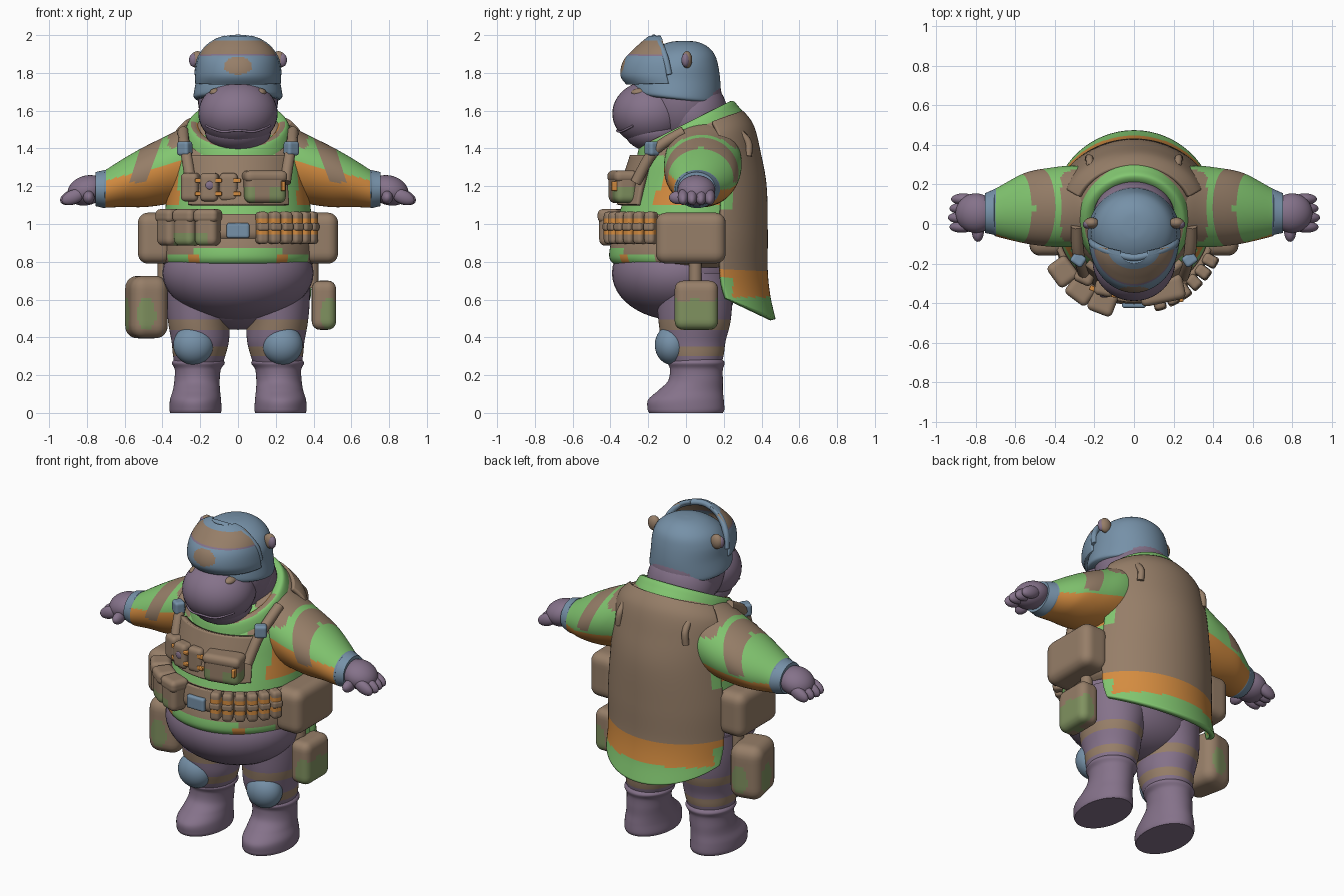
import bpy, bmesh, math
from mathutils import Vector, Matrix

if "Cube" in bpy.data.objects:
    bpy.data.objects.remove(bpy.data.objects["Cube"])


def material(name, rgb):
    lin = [((c / 255 + 0.055) / 1.055) ** 2.4 for c in rgb] + [1]
    m = bpy.data.materials.new(name)
    m.use_nodes = True
    m.diffuse_color = lin
    m.node_tree.nodes["Principled BSDF"].inputs["Base Color"].default_value = lin
    return m


MATS = {"skin": material("purple_skin", (133, 114, 138)),
        "brown": material("brown_canvas", (150, 126, 104)),
        "green": material("green_cloth", (130, 198, 112)),
        "olive": material("olive_patch", (128, 146, 96)),
        "orange": material("orange_cloth", (212, 140, 64)),
        "blue": material("blue_armour", (118, 145, 168))}


def finish(name, bm, paint):
    """Turn a bmesh into an object; paint is a colour or a rule on face centres."""
    bmesh.ops.recalc_face_normals(bm, faces=bm.faces)
    me = bpy.data.meshes.new(name)
    keys = []
    for f in bm.faces:
        k = paint(f.calc_center_median()) if callable(paint) else paint
        if k not in keys:
            keys.append(k)
            me.materials.append(MATS[k])
        f.material_index = keys.index(k)
    bm.to_mesh(me)
    bm.free()
    ob = bpy.data.objects.new(name, me)
    bpy.context.collection.objects.link(ob)
    bpy.context.view_layer.objects.active = ob
    for o in bpy.context.selected_objects:
        o.select_set(False)
    ob.select_set(True)
    bpy.ops.object.shade_smooth_by_angle(angle=math.radians(50))
    return ob


def spline(rows, steps=8):
    """Smooth in-between rows through the given rows."""
    out, rows = [], [Vector(r) for r in rows]
    for i in range(len(rows) - 1):
        a, b = rows[i], rows[i + 1]
        ta = (b - rows[max(i - 1, 0)]) / 2
        tb = (rows[min(i + 2, len(rows) - 1)] - a) / 2
        for j in range(steps):
            t = j / steps
            h = t * t * (3 - 2 * t)
            out.append(a * (1 - h) + b * h + ta * (t * (1 - t) ** 2) + tb * (t * t * (t - 1)))
    return out + [rows[-1]]


def loft(name, rows, paint, axis="z", arc=None, side=1, n=72, thick=0):
    """Rows are (station, centre a, centre b, radius a, radius b, tilt)."""
    bm = bmesh.new()
    rings = []
    a0, a1 = arc or (0, 360)
    count = n + 1 if arc else n
    for t, ca, cb, ra, rb, tilt in spline([tuple(r) + (0,) * (6 - len(r)) for r in rows]):
        ring = []
        for k in range(count):
            ang = math.radians(a0 + (a1 - a0) * k / n)
            a, b = ca + ra * math.cos(ang), cb + rb * math.sin(ang)
            p = (side * a, b, t + tilt * b) if axis == "z" else (side * (t + tilt * (b - cb)), a, b)
            ring.append(bm.verts.new(p))
        rings.append(ring)
    for lo, hi in zip(rings, rings[1:]):
        for k in range(n):
            j = (k + 1) % count
            bm.faces.new((lo[k], lo[j], hi[j], hi[k]))
    if not arc:
        bm.faces.new(rings[0])
        bm.faces.new(rings[-1])
    ob = finish(name, bm, paint)
    if thick:
        mod = ob.modifiers.new("thickness", "SOLIDIFY")
        mod.thickness, mod.offset = thick, 0


def ball(name, loc, size, paint, rot=0):
    bm = bmesh.new()
    bmesh.ops.create_uvsphere(bm, u_segments=40, v_segments=24, radius=1)
    bm.transform(Matrix.Translation(loc) @ Matrix.Rotation(rot, 4, "Y") @ Matrix.Diagonal((*size, 1)))
    finish(name, bm, paint)


def box(name, loc, size, paint, turn=0, soft=0.03):
    """Box of fine faces with edges rounded by the soft radius."""
    bm = bmesh.new()
    bmesh.ops.create_cube(bm, size=1)
    bmesh.ops.subdivide_edges(bm, edges=bm.edges[:], cuts=13, use_grid_fill=True)
    for v in bm.verts:
        q = Vector(c * s for c, s in zip(v.co, size))
        core = Vector(max(soft - s / 2, min(s / 2 - soft, c)) for c, s in zip(q, size))
        v.co = core + (q - core).normalized() * soft
    bm.transform(Matrix.Translation(loc) @ Matrix.Rotation(math.radians(turn), 4, "Z"))
    finish(name, bm, paint)


def pouch(name, loc, size, turn, paint):
    """Soft bag with a closed lid."""
    x, y, z = loc
    w, d, h = size
    box(name, loc, size, paint, turn, min(size) * 0.3)
    box(name + "_lid", (x, y, z + h * 0.33), (w + 0.01, d + 0.01, h * 0.38), "brown", turn, min(size) * 0.25)


def cord(name, pts, radius, paint):
    cu = bpy.data.curves.new(name, "CURVE")
    cu.dimensions, cu.bevel_depth, cu.bevel_resolution = "3D", radius, 3
    cu.use_fill_caps = True
    sp = cu.splines.new("POLY")
    fine = spline(pts)
    sp.points.add(len(fine) - 1)
    for p, q in zip(sp.points, fine):
        p.co = (*q, 1)
    cu.materials.append(MATS[paint])
    bpy.context.collection.objects.link(bpy.data.objects.new(name, cu))


# Torso, jacket and vest
def torso_paint(c):
    if c.y < -0.17 and c.z < (0.88 if abs(c.x) < 0.24 else 0.84):
        return "orange" if 0.19 < abs(c.x) < 0.25 and c.z < 0.84 else "green"
    if c.z < 1.05 or (c.y > 0.26 and c.z < 1.36):
        return "brown"
    if c.z > 1.36 and (abs(c.x) > 0.2 or c.y > 0.14):
        return "brown"
    return "orange" if abs(c.x) > 0.315 and 1.1 < c.z < 1.3 else "green"


def coat_paint(c):
    if c.z < 0.61 or (c.y < 0.24 and (c.z < 0.72 or 1.08 < c.z < 1.42)):
        return "green"
    return "orange" if c.z < 0.755 else "brown"


def collar_paint(c):
    r = math.hypot(c.x, c.y)
    if c.y > 0.02 or abs(c.x) < 0.1 or r > 0.25:
        return "green"
    return "orange" if r < 0.222 else "brown"


loft("jacket", [(0.77, 0, 0.03, 0.37, 0.37), (0.8, 0, 0.015, 0.405, 0.41), (0.86, 0, 0.01, 0.41, 0.415),
                (1.0, 0, 0.025, 0.395, 0.395), (1.2, 0, 0.052, 0.37, 0.36), (1.34, 0, 0.058, 0.355, 0.32, 0.05),
                (1.43, 0, 0.06, 0.33, 0.29, 0.25), (1.5, 0, 0.04, 0.25, 0.23, 0.45)], torso_paint)
loft("collar", [(1.42, 0, 0.025, 0.285, 0.29, 0.5), (1.48, 0, 0.01, 0.28, 0.27, 0.5), (1.53, 0, 0, 0.255, 0.245, 0.5),
                (1.52, 0, 0, 0.21, 0.205, 0.5), (1.45, 0, 0, 0.18, 0.18, 0.5)], collar_paint)
loft("vest_back", [(0.7, 0, 0.06, 0.4, 0.4, -0.45), (0.72, 0, 0.045, 0.405, 0.388, -0.25),
                   (0.77, 0, 0.04, 0.41, 0.378, -0.05), (0.95, 0, 0.04, 0.41, 0.378),
                   (1.2, 0, 0.05, 0.385, 0.362), (1.35, 0, 0.055, 0.375, 0.325, 0.08),
                   (1.43, 0, 0.06, 0.35, 0.285, 0.25), (1.48, 0, 0.05, 0.295, 0.24, 0.38)],
     coat_paint, arc=(22, 158), thick=0.03)
ball("belly", (0, -0.045, 0.74), (0.4, 0.347, 0.25), "skin")
ball("hips", (0, 0.04, 0.64), (0.35, 0.22, 0.2), "skin")


# Sleeves, hands, legs and boots on both sides
def sleeve_paint(c):
    x = abs(c.x)
    if x > 0.7:
        return "blue"
    if x < 0.37 and c.z > 1.4:
        return "brown"
    if abs(x - 0.515 + 0.35 * (c.z - 1.25)) < 0.045 and c.z > 1.22:
        return "brown"
    return "orange" if c.z < 1.32 - 0.25 * (x - 0.35) - 0.3 * max(0, c.y) else "green"


def leg_paint(c):
    return "brown" if 0.3 < c.z < 0.355 or 0.435 < c.z < 0.495 else "skin"


for s, tag in ((1, "left"), (-1, "right")):
    loft(tag + "_sleeve", [(0.16, 0.09, 1.35, 0.19, 0.21), (0.3, 0.09, 1.32, 0.205, 0.21, -0.2),
                           (0.42, 0.085, 1.285, 0.2, 0.195, -0.35), (0.55, 0.08, 1.25, 0.178, 0.16, -0.35),
                           (0.69, 0.06, 1.19, 0.125, 0.103), (0.71, 0.06, 1.185, 0.115, 0.1),
                           (0.755, 0.055, 1.185, 0.1, 0.09)], sleeve_paint, "x", side=s)
    ball(tag + "_palm", (s * 0.8, 0.055, 1.178), (0.105, 0.1, 0.078), "skin", s * 0.3)
    for i in range(4):
        ball(tag + "_finger", (s * (0.88 - 0.008 * abs(i - 1)), -0.015 + 0.047 * i, 1.143),
             (0.065, 0.029, 0.037), "skin", s * 0.4)
    ball(tag + "_thumb", (s * 0.79, -0.04, 1.14), (0.03, 0.05, 0.035), "skin")

    loft(tag + "_leg", [(0.25, 0.21, 0.05, 0.125, 0.135), (0.31, 0.205, 0.045, 0.14, 0.155),
                        (0.38, 0.2, 0.04, 0.152, 0.17), (0.48, 0.205, 0.045, 0.165, 0.19),
                        (0.6, 0.195, 0.045, 0.185, 0.2), (0.74, 0.19, 0.04, 0.19, 0.2)], leg_paint, side=s)
    ball(tag + "_knee_pad", (s * 0.235, -0.075, 0.36), (0.108, 0.09, 0.105), "blue")
    loft(tag + "_boot", [(0, 0.225, 0, 0.134, 0.195), (0.02, 0.225, 0, 0.138, 0.203), (0.07, 0.225, 0, 0.135, 0.2),
                         (0.12, 0.22, 0.025, 0.125, 0.17), (0.17, 0.217, 0.05, 0.12, 0.145),
                         (0.23, 0.213, 0.055, 0.122, 0.14), (0.265, 0.21, 0.055, 0.14, 0.15),
                         (0.29, 0.21, 0.055, 0.12, 0.13)], "skin", side=s)

    # Shoulder straps, buckles and hip bags
    cord(tag + "_strap", [(s * 0.29, -0.01, 1.49), (s * 0.285, -0.13, 1.42), (s * 0.27, -0.195, 1.35),
                          (s * 0.25, -0.265, 1.22)], 0.03, "brown")
    box(tag + "_strap_buckle", (s * 0.282, -0.18, 1.4), (0.07, 0.06, 0.075), "blue", s * 35, 0.015)
    cord(tag + "_back_loop", [(s * 0.22, 0.29, 1.48), (s * 0.225, 0.33, 1.43), (s * 0.23, 0.33, 1.36)], 0.02, "brown")
    box(tag + "_hip_bag", (s * 0.44, 0.025, 0.925), (0.18, 0.37, 0.27), "brown", 0, 0.055)
    # Ears poking through the helmet
    ball(tag + "_ear", (s * 0.215, 0.005, 1.87), (0.038, 0.028, 0.045), "brown")
    ball(tag + "_inner_ear", (s * 0.235, -0.002, 1.868), (0.024, 0.022, 0.036), "skin")
    ball(tag + "_eye", (s * 0.118, -0.245, 1.695), (0.032, 0.045, 0.024), "brown")

# Belt with pouches
loft("belt", [(0.93, 0, 0.02, 0.4, 0.405), (0.96, 0, 0.02, 0.41, 0.415), (1.05, 0, 0.025, 0.405, 0.405)],
     "brown", arc=(185, 355), thick=0.03)
box("belt_buckle", (0, -0.405, 0.965), (0.12, 0.04, 0.08), "blue", 0, 0.012)


def around(deg, r):
    a = math.radians(deg)
    return r * math.sin(a), 0.02 - r * math.cos(a)


for deg in (-21, -37, -54):
    pouch("belt_pouch", (*around(deg, 0.445), 0.98), (0.125, 0.11, 0.19), deg,
          lambda c: "olive" if c.z < 0.955 and -0.34 < c.x < -0.16 else "brown")
for i in range(6):
    deg = 17 + 9 * i
    box("ammo_pouch", (*around(deg, 0.435), 0.98), (0.06, 0.075, 0.17),
        lambda c: "orange" if 0.015 < abs(c.z - 0.985) < 0.04 else "brown", deg, 0.02)
    box("ammo_strap", (*around(deg, 0.437), 0.985), (0.062, 0.08, 0.045), "brown", deg, 0.015)

# Chest rig
loft("chest_plate", [(1.1, 0, 0.035, 0.38, 0.385), (1.2, 0, 0.05, 0.37, 0.38), (1.36, 0, 0.055, 0.35, 0.335)],
     "brown", arc=(228, 313), thick=0.035)
pouch("chest_pouch", (0.14, -0.335, 1.195), (0.22, 0.12, 0.17), 12,
      lambda c: "olive" if c.z < 1.2 and not 0.09 < c.x < 0.17 else "brown")
for i in range(3):
    x = -0.25 + 0.1 * i
    box("chest_pocket", (x, -0.325 + 0.06 * (i == 0), 1.195), (0.098, 0.08, 0.15), "brown", -24 + 12 * i, 0.025)
    for z in (1.16, 1.23):
        box("pocket_tab", (x + 0.045, -0.358 + 0.03 * (i == 0), z), (0.04, 0.025, 0.022), "orange", -24 + 12 * i, 0.005)
box("pouch_tab", (0.235, -0.365, 1.2), (0.022, 0.06, 0.05), "orange", 12, 0.005)
ball("chest_stud", (-0.15, -0.365, 1.205), (0.022, 0.008, 0.022), "skin")


# Thigh bags with faded patches
def patch_paint(c):
    x = abs(c.x)
    across = min(abs(c.y - 0.05) / 0.065, abs(x - 0.485) / 0.05)
    return "olive" if x > 0.42 and across ** 2 + ((c.z - 0.52) / 0.085) ** 2 < 1 else "brown"


box("right_thigh_bag", (-0.485, 0.04, 0.56), (0.2, 0.26, 0.33), patch_paint, 12, 0.065)
box("left_thigh_bag", (0.455, 0.055, 0.57), (0.13, 0.23, 0.26), patch_paint, 0, 0.045)
for s in (1, -1):
    cord("thigh_strap", [(s * 0.39, 0.05, 0.66), (s * 0.39, 0.05, 0.82)], 0.035, "brown")

# Head
ball("head", (0, -0.02, 1.66), (0.212, 0.21, 0.25), "skin")
ball("neck", (0, 0.04, 1.58), (0.205, 0.18, 0.2), "skin")
ball("muzzle", (0, -0.185, 1.585), (0.21, 0.205, 0.175), "skin")
ball("chin", (0, -0.16, 1.49), (0.175, 0.165, 0.11), "skin")
cord("mouth", [(-0.17, -0.28, 1.52), (-0.09, -0.342, 1.49), (0, -0.365, 1.495), (0.09, -0.342, 1.49),
               (0.17, -0.28, 1.52)], 0.006, "skin")

# Helmet with raised visor
loft("helmet", [(1.655, 0, -0.045, 0.222, 0.215, -0.1), (1.675, 0, -0.05, 0.235, 0.232, -0.1),
                (1.76, 0, -0.045, 0.222, 0.227, -0.06), (1.84, 0, -0.04, 0.213, 0.21), (1.9, 0, -0.025, 0.183, 0.175),
                (1.942, 0, -0.015, 0.13, 0.125), (1.964, 0, -0.01, 0.07, 0.07), (1.97, 0, -0.01, 0.01, 0.01)], "blue")


def visor_paint(c):
    if (c.x / 0.07) ** 2 + ((c.z - 1.835) / 0.042) ** 2 < 1:
        return "brown"
    return "blue" if c.z < 1.88 else "skin" if c.z < 1.892 else "brown" if c.z < 1.96 else "blue"


loft("visor", [(1.745, 0, -0.07, 0.215, 0.235), (1.79, 0, -0.08, 0.215, 0.255), (1.86, 0, -0.09, 0.204, 0.23),
               (1.92, 0, -0.1, 0.175, 0.165), (1.965, 0, -0.115, 0.122, 0.1), (1.985, 0, -0.13, 0.07, 0.06)],
     visor_paint, arc=(185, 355), thick=0.025)
cord("visor_rim", [(-0.214, -0.09, 1.79), (-0.196, -0.11, 1.88), (-0.125, -0.14, 1.957), (0, -0.17, 1.985),
                   (0.125, -0.14, 1.957), (0.196, -0.11, 1.88), (0.214, -0.09, 1.79)], 0.018, "blue")
